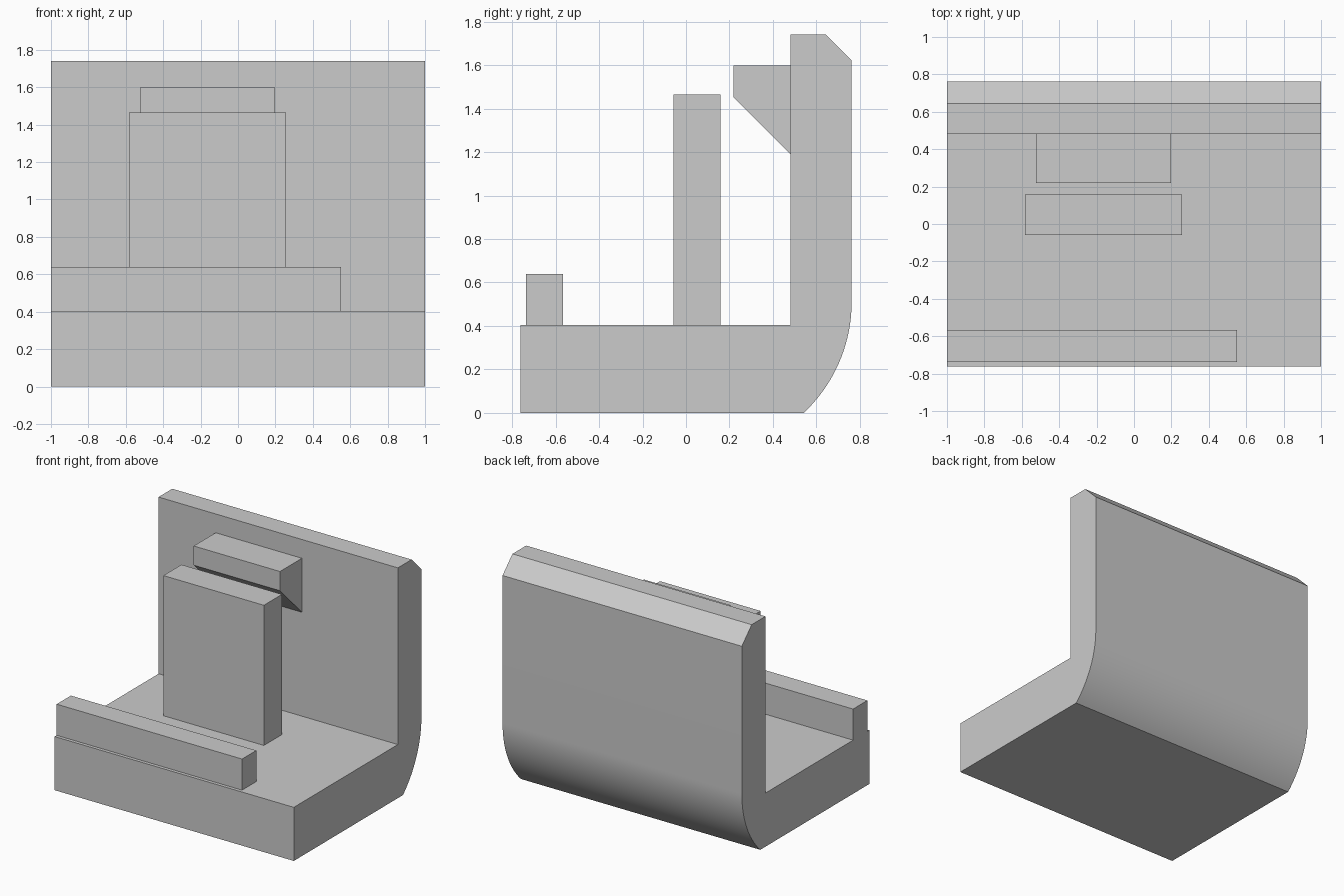
import bpy
import bmesh
import math

if "Cube" in bpy.data.objects:
    bpy.data.objects.remove(bpy.data.objects["Cube"])

grey = bpy.data.materials.new("plain grey")
grey.diffuse_color = (0.6, 0.6, 0.6, 1)
grey.use_nodes = True
grey.node_tree.nodes["Principled BSDF"].inputs["Base Color"].default_value = grey.diffuse_color


def extrude_profile(name, profile, x0, x1):
    """Extrude a closed (y, z) outline from x0 to x1."""
    bm = bmesh.new()
    face = bm.faces.new([bm.verts.new((x0, y, z)) for y, z in profile])
    result = bmesh.ops.extrude_face_region(bm, geom=[face], use_keep_orig=True)
    moved = [v for v in result["geom"] if isinstance(v, bmesh.types.BMVert)]
    bmesh.ops.translate(bm, verts=moved, vec=(x1 - x0, 0, 0))
    bmesh.ops.recalc_face_normals(bm, faces=bm.faces[:])
    mesh = bpy.data.meshes.new(name)
    bm.to_mesh(mesh)
    bm.free()
    mesh.materials.append(grey)
    obj = bpy.data.objects.new(name, mesh)
    bpy.context.collection.objects.link(obj)
    return obj


def rect(y0, y1, z0, z1):
    return [(y0, z0), (y1, z0), (y1, z1), (y0, z1)]


FLOOR = 0.405
BACK = 0.762

# L-shaped body: base and back wall with a rounded lower heel and a top chamfer
radius, arc_top = 0.70, 0.51
sweep = math.asin(arc_top / radius)
steps = 24
heel = []
for i in range(steps + 1):
    a = -sweep * (1 - i / steps)
    heel.append((BACK - radius + radius * math.cos(a),
                 arc_top + radius * math.sin(a)))
body = extrude_profile(
    "base_and_back_wall",
    [(-BACK, 0)] + heel
    + [(BACK, 1.622), (0.644, 1.74), (0.48, 1.74), (0.48, FLOOR), (-BACK, FLOOR)],
    -1, 1)
bpy.context.view_layer.objects.active = body
body.select_set(True)
bpy.ops.object.shade_smooth_by_angle(angle=math.radians(25))

# Low rail along the front edge
extrude_profile("front_rail", rect(-0.737, -0.567, FLOOR, 0.64), -1, 0.55)

# Upright slab in the middle of the base
extrude_profile("upright_slab", rect(-0.058, 0.158, FLOOR, 1.464), -0.583, 0.257)

# Bracket on the back wall with a sloped underside
extrude_profile("wall_bracket",
                [(0.218, 1.453), (0.48, 1.19), (0.48, 1.598), (0.218, 1.598)],
                -0.523, 0.198)
